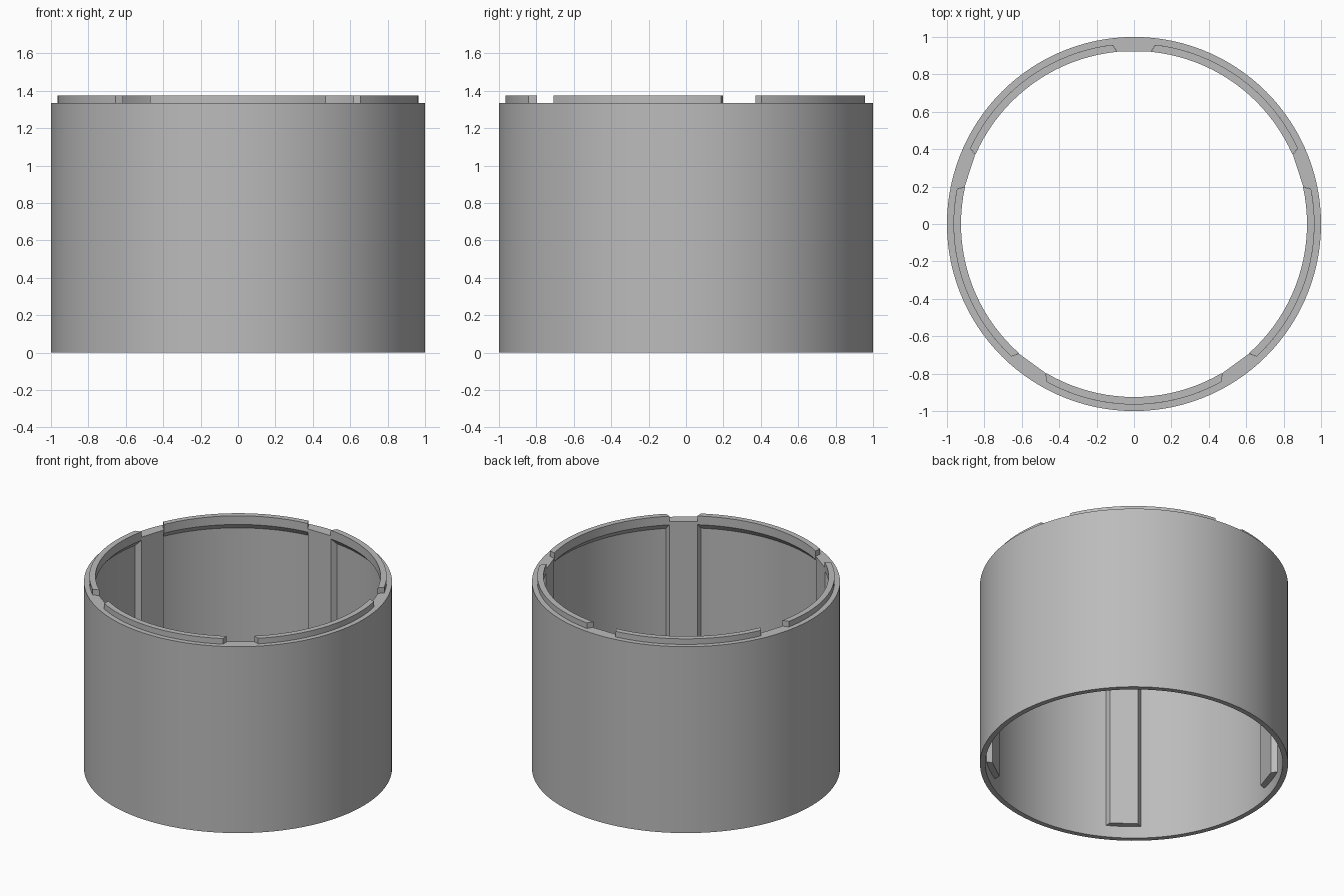
import bpy, bmesh, math

if "Cube" in bpy.data.objects:
    bpy.data.objects.remove(bpy.data.objects["Cube"])

GREY = bpy.data.materials.new("plain grey")
GREY.diffuse_color = (0.5, 0.5, 0.5, 1)
GREY.use_nodes = True
GREY.node_tree.nodes["Principled BSDF"].inputs["Base Color"].default_value = GREY.diffuse_color

R_OUT, R_WALL, R_IN = 1.0, 0.965, 0.925      # outer skin, inner wall, lip / rib face
Z_TOP, Z_LIP = 1.335, 1.375
GAP_IN, GAP_OUT = math.radians(5.6), math.radians(6.8)
ANGLES = [math.radians(90 + 72 * i) for i in range(5)]


def gap(r):
    """Half angle of the gap, flaring towards the wall."""
    return GAP_IN + (GAP_OUT - GAP_IN) * (r - R_IN) / (R_WALL - R_IN)


def polar(r, a, z):
    return (r * math.cos(a), r * math.sin(a), z)


def finish(bm, name):
    bmesh.ops.recalc_face_normals(bm, faces=bm.faces)
    me = bpy.data.meshes.new(name)
    bm.to_mesh(me)
    bm.free()
    me.materials.append(GREY)
    ob = bpy.data.objects.new(name, me)
    bpy.context.collection.objects.link(ob)
    bpy.ops.object.select_all(action='DESELECT')
    ob.select_set(True)
    bpy.context.view_layer.objects.active = ob
    bpy.ops.object.shade_smooth_by_angle(angle=math.radians(25))


def sweep(bm, profile, angle_of, steps, closed):
    """Sweep an (r, z) outline round the axis."""
    n = len(profile)
    rings = [[bm.verts.new(polar(r, angle_of(r, i / steps), z)) for r, z in profile]
             for i in range(steps if closed else steps + 1)]
    for i in range(steps):
        a, b = rings[i], rings[(i + 1) % len(rings)]
        for j in range(n):
            k = (j + 1) % n
            bm.faces.new((a[j], a[k], b[k], b[j]))
    if not closed:
        bm.faces.new(rings[0])
        bm.faces.new(rings[-1])


# Plain tube wall
bm = bmesh.new()
sweep(bm, [(R_WALL, 0), (R_OUT, 0), (R_OUT, Z_TOP), (R_WALL, Z_TOP)],
      lambda r, t: t * math.tau, 120, True)
finish(bm, "tube_wall")

# Five raised lip arcs with a sloping underside
bm = bmesh.new()
lip = [(R_WALL, 1.27), (R_WALL, Z_LIP), (R_IN, Z_LIP), (R_IN, 1.313)]
for a in ANGLES:
    sweep(bm, lip,
          lambda r, t, a=a: a + gap(r) + t * (math.radians(72) - 2 * gap(r)), 20, False)
finish(bm, "lip_arcs")

# Five flat-faced ribs inside, below the gaps in the lip
bm = bmesh.new()
for a in ANGLES:
    outline = [(R_IN + 0.002, -GAP_IN)]
    outline += [(R_WALL + 0.001, GAP_OUT * (i / 2 - 1)) for i in range(5)]
    outline += [(R_IN + 0.002, GAP_IN)]
    low, high = [[bm.verts.new(polar(r, a + d, z)) for r, d in outline]
                 for z in (0.085, Z_TOP)]
    bm.faces.new(low)
    bm.faces.new(high)
    for j in range(len(low)):
        k = (j + 1) % len(low)
        bm.faces.new((low[j], low[k], high[k], high[j]))
finish(bm, "inner_ribs")
